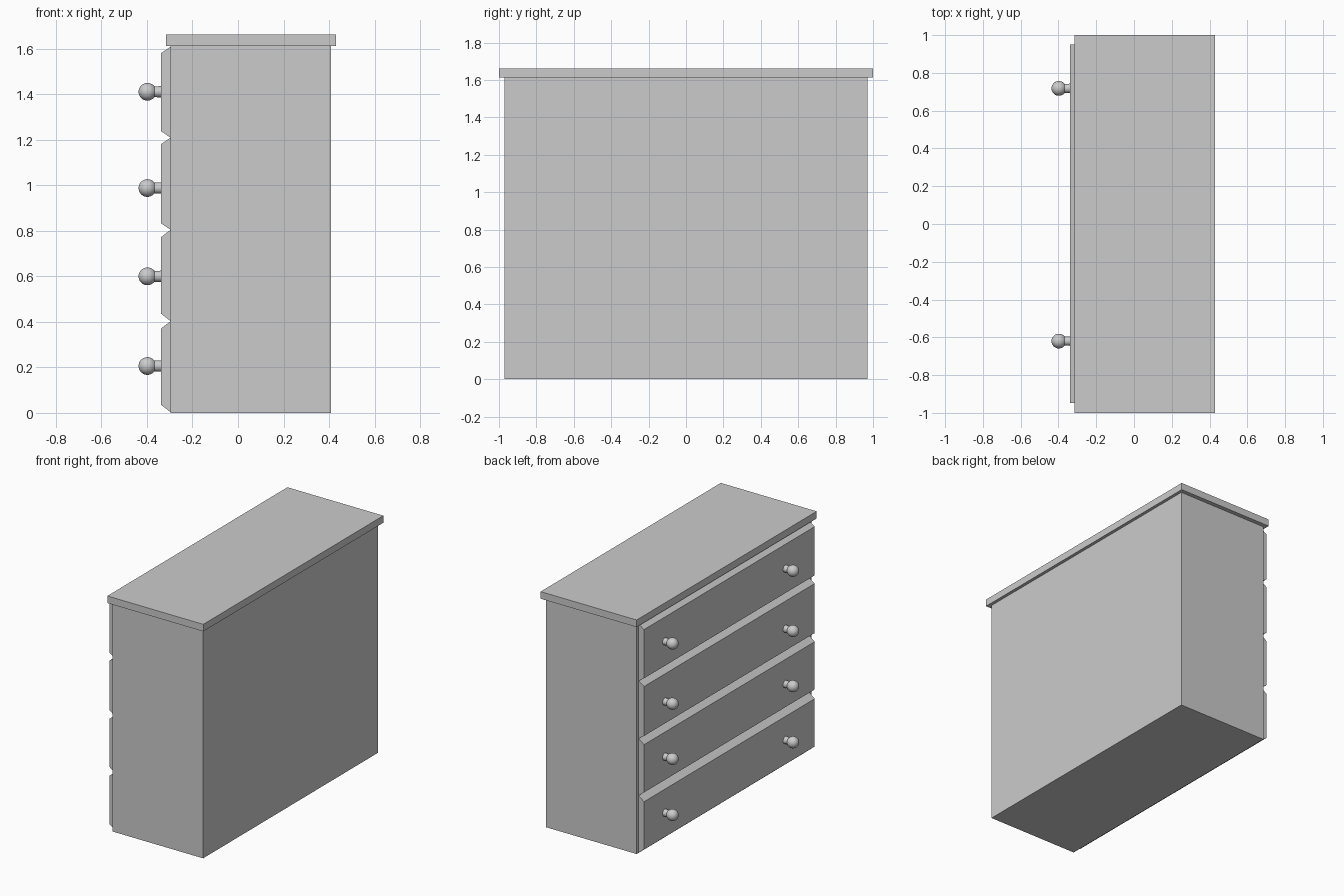
import bpy, bmesh, math
from mathutils import Vector

if "Cube" in bpy.data.objects:
    bpy.data.objects.remove(bpy.data.objects["Cube"])


def add_object(name, mesh, location=(0, 0, 0)):
    obj = bpy.data.objects.new(name, mesh)
    obj.location = location
    bpy.context.collection.objects.link(obj)
    return obj


def finish(bm, name):
    bmesh.ops.recalc_face_normals(bm, faces=bm.faces)
    mesh = bpy.data.meshes.new(name)
    bm.to_mesh(mesh)
    bm.free()
    return mesh


def prism(name, profile, y0, y1):
    """Extrude an (x, z) profile along y."""
    bm = bmesh.new()
    face = bm.faces.new([bm.verts.new((x, y0, z)) for x, z in profile])
    ext = bmesh.ops.extrude_face_region(bm, geom=[face])["geom"]
    bmesh.ops.translate(bm, vec=(0, y1 - y0, 0),
                        verts=[v for v in ext if isinstance(v, bmesh.types.BMVert)])
    return add_object(name, finish(bm, name))


def box(name, x0, x1, y, z0, z1):
    return prism(name, [(x0, z0), (x1, z0), (x1, z1), (x0, z1)], -y, y)


# Cabinet body and overhanging top
box("cabinet_body", -0.296, 0.408, 0.97, 0.0, 1.612)
box("top_board", -0.316, 0.43, 1.0, 1.612, 1.662)

# Drawer fronts: bevelled along top and bottom, straight at the ends
BACK, FRONT = -0.296, -0.338
drawers = [(0.003, 0.035, 0.371, 0.403),
           (0.403, 0.436, 0.772, 0.805),
           (0.805, 0.833, 1.181, 1.209),
           (1.209, 1.238, 1.581, 1.609)]
for i, (b0, f0, f1, b1) in enumerate(drawers, 1):
    prism(f"drawer_front_{i}",
          [(BACK, b0), (FRONT, f0), (FRONT, f1), (BACK, b1)], -0.947, 0.949)

# Knob: stem and ball in one lathed profile around the x axis
R, CX = 0.039, -0.398
profile = [(-0.33, 0.0), (-0.33, 0.025), (-0.358, 0.024)]
start = math.asin(0.024 / R)
for k in range(11):
    a = start + (math.pi - start) * k / 10
    profile.append((CX + R * math.cos(a), max(0.0, R * math.sin(a))))
bm = bmesh.new()
verts = [bm.verts.new((x, 0, r)) for x, r in profile]
edges = [bm.edges.new(pair) for pair in zip(verts, verts[1:])]
bmesh.ops.spin(bm, geom=verts + edges, cent=(0, 0, 0), axis=(1, 0, 0),
               angle=math.tau, steps=32, use_duplicate=False)
bmesh.ops.remove_doubles(bm, verts=bm.verts, dist=0.0003)
knob_mesh = finish(bm, "knob")
knob_mesh.polygons.foreach_set("use_smooth", [True] * len(knob_mesh.polygons))
knob_mesh.set_sharp_from_angle(angle=math.radians(40))

# Two knobs on every drawer
for i, z in enumerate((0.206, 0.60, 0.988, 1.411), 1):
    for side, y in (("left", 0.718), ("right", -0.62)):
        add_object(f"knob_{side}_{i}", knob_mesh, (0, y, z))
